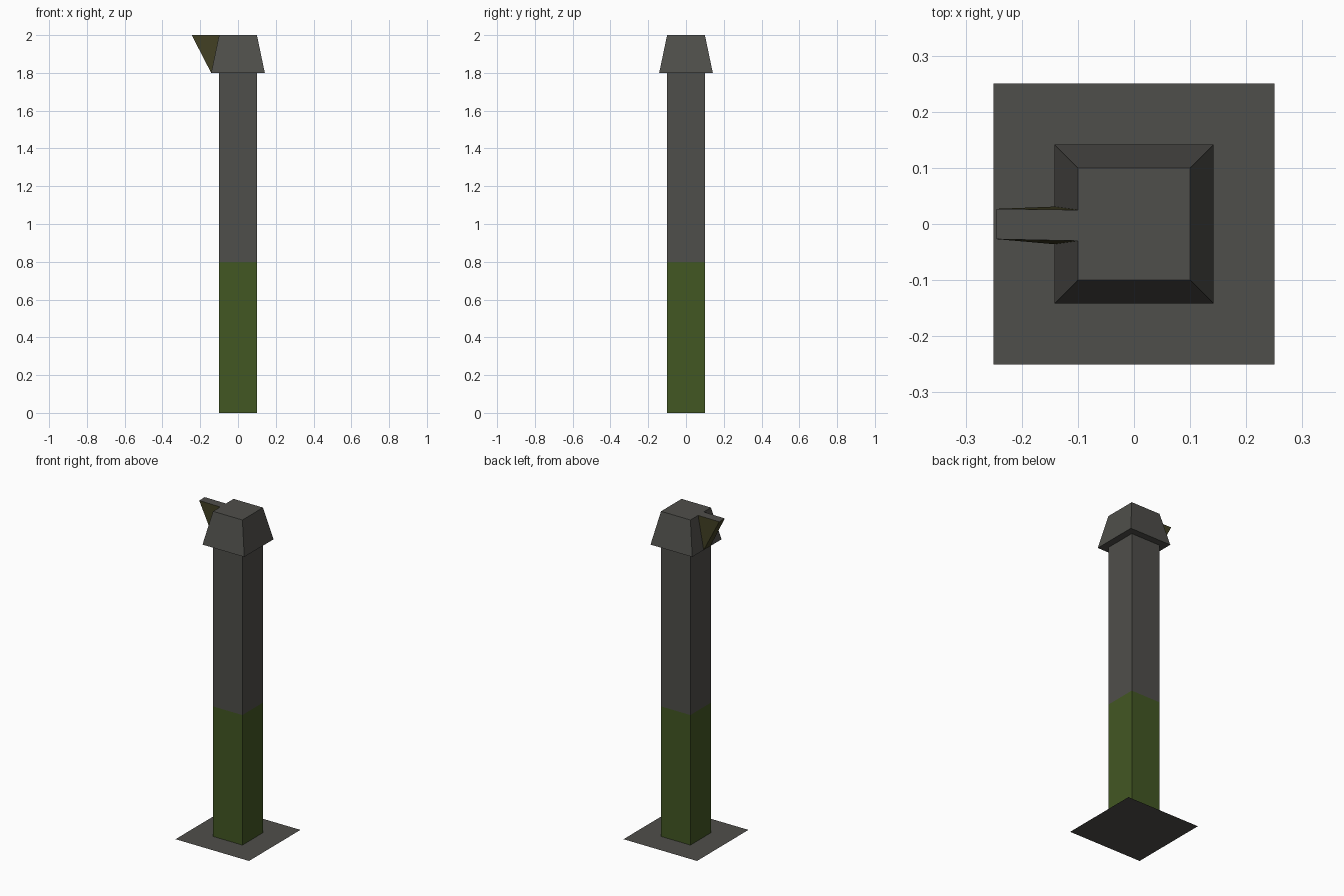
import bpy, bmesh

if "Cube" in bpy.data.objects:
    bpy.data.objects.remove(bpy.data.objects["Cube"])


def material(name, rgb):
    m = bpy.data.materials.new(name)
    m.diffuse_color = (*rgb, 1.0)
    m.use_nodes = True
    m.node_tree.nodes["Principled BSDF"].inputs["Base Color"].default_value = m.diffuse_color
    return m


grey = material("stone grey", (0.078, 0.077, 0.069))
green = material("moss green", (0.055, 0.095, 0.0165))
olive = material("dark olive", (0.052, 0.049, 0.017))


def finish(name, bm, mats):
    me = bpy.data.meshes.new(name)
    bm.to_mesh(me)
    bm.free()
    for m in mats:
        me.materials.append(m)
    ob = bpy.data.objects.new(name, me)
    bpy.context.collection.objects.link(ob)
    return ob


def square_tower(levels, bottom=False, top=False):
    """Skin a stack of squares given as (half width, height)."""
    bm = bmesh.new()
    rings = [[bm.verts.new((sx * h, sy * h, z))
              for sx, sy in ((-1, -1), (1, -1), (1, 1), (-1, 1))]
             for h, z in levels]
    for a, b in zip(rings, rings[1:]):
        for i in range(4):
            j = (i + 1) % 4
            bm.faces.new((a[i], a[j], b[j], b[i]))
    if bottom:
        bm.faces.new(rings[0][::-1])
    if top:
        bm.faces.new(rings[-1])
    return bm


# Flat ground plate
finish("base_plate", square_tower([(0.25, 0.0)], top=True), [grey])

# Post: green below 0.8, grey above
bm = square_tower([(0.1, 0.0), (0.1, 0.8), (0.1, 1.8)])
for f in bm.faces:
    f.material_index = 1 if f.calc_center_median().z < 0.8 else 0
finish("post", bm, [grey, green])

# Tapered cap
finish("cap", square_tower([(0.142, 1.8), (0.1, 2.0)], bottom=True, top=True), [grey])

# Wedge-shaped beak on the left side of the cap, open where it meets the cap
bm = bmesh.new()
profile = [(-0.1, 2.0, -0.03, 0.025), (-0.245, 2.0, -0.027, 0.027),
           (-0.142, 1.8, -0.036, 0.031)]
front = [bm.verts.new((x, y0, z)) for x, z, y0, y1 in profile]
back = [bm.verts.new((x, y1, z)) for x, z, y0, y1 in profile]
bm.faces.new(front)
bm.faces.new(back[::-1])
for i in range(2):
    bm.faces.new((front[i + 1], front[i], back[i], back[i + 1]))
bm.normal_update()
for f in bm.faces:
    f.material_index = 0 if f.normal.z > 0.9 else 1
finish("beak", bm, [grey, olive])
